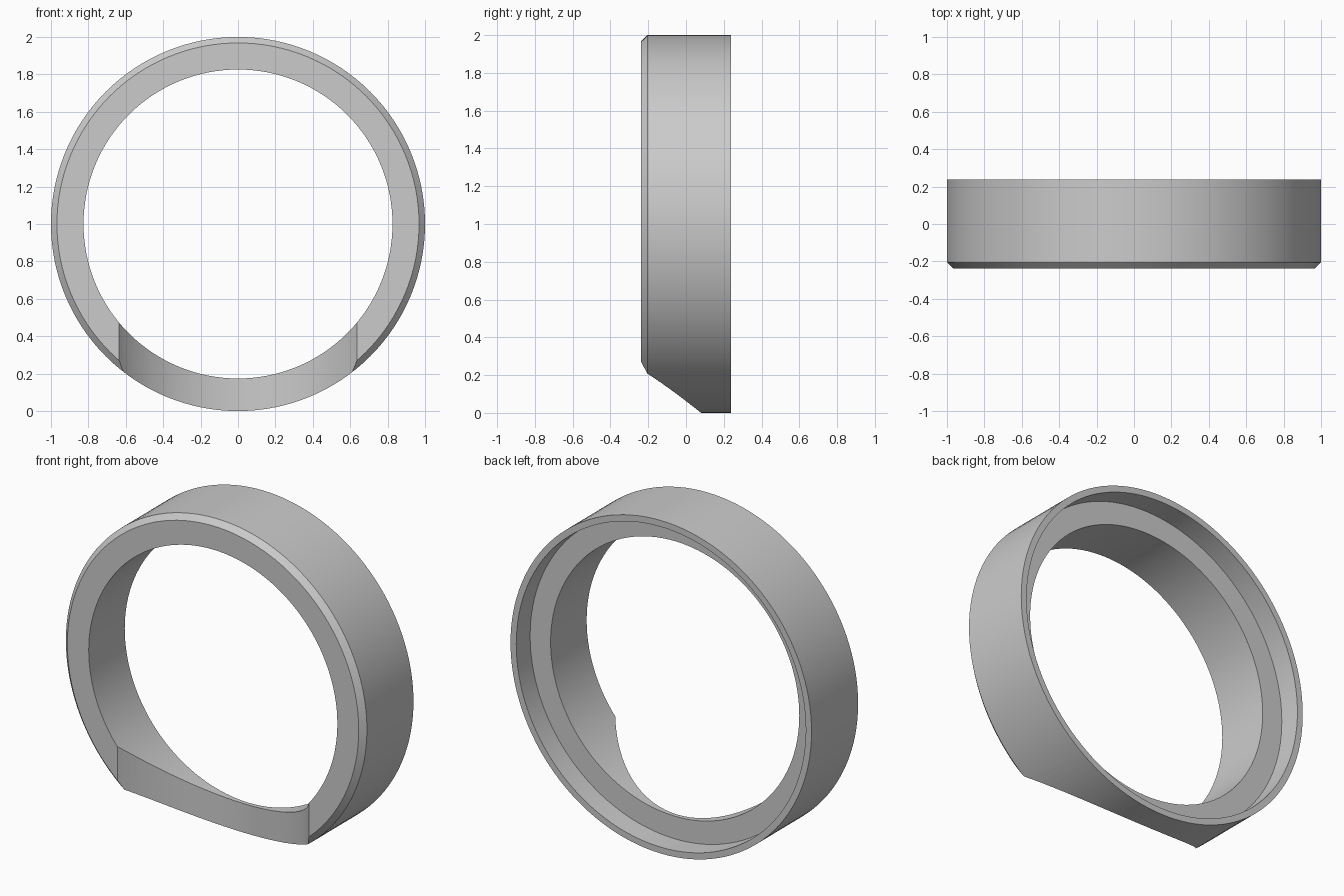
import bpy
import bmesh
import math

if "Cube" in bpy.data.objects:
    bpy.data.objects.remove(bpy.data.objects["Cube"], do_unlink=True)

SEGMENTS = 128
HALF = 0.237       # half depth of the ring
OUTER, BORE, RECESS = 1.0, 0.826, 0.962
CHAMFER = 0.032
LEDGE_Y = 0.105    # floor of the rear recess

grey = bpy.data.materials.new("plain grey")
grey.use_nodes = True
colour = (0.6, 0.6, 0.6, 1)
grey.diffuse_color = colour
grey.node_tree.nodes["Principled BSDF"].inputs["Base Color"].default_value = colour


def add_object(name, bm):
    bmesh.ops.recalc_face_normals(bm, faces=bm.faces)
    mesh = bpy.data.meshes.new(name)
    bm.to_mesh(mesh)
    bm.free()
    obj = bpy.data.objects.new(name, mesh)
    bpy.context.collection.objects.link(obj)
    mesh.materials.append(grey)
    return obj


def lathe(name, profile):
    """Sweep a closed (radius, y) profile around the y axis at z = 1."""
    bm = bmesh.new()
    rings = []
    for i in range(SEGMENTS):
        a = math.tau * i / SEGMENTS
        rings.append([bm.verts.new((r * math.cos(a), y, 1 + r * math.sin(a)))
                      for r, y in profile])
    n = len(profile)
    for i in range(SEGMENTS):
        p, q = rings[i], rings[(i + 1) % SEGMENTS]
        for j in range(n):
            k = (j + 1) % n
            bm.faces.new((p[j], p[k], q[k], q[j]))
    return add_object(name, bm)


# Ring body: chamfered front rim, stepped recess at the back
ring = lathe("ring_body", [
    (BORE, -HALF), (OUTER - CHAMFER, -HALF), (OUTER, -HALF + CHAMFER),
    (OUTER, HALF), (RECESS, HALF), (RECESS, LEDGE_Y), (BORE, LEDGE_Y)])

# Upright cylinder that scoops the lower front of the ring
bm = bmesh.new()
bmesh.ops.create_cone(bm, cap_ends=True, segments=SEGMENTS,
                      radius1=0.797, radius2=0.797, depth=1.5)
bmesh.ops.translate(bm, verts=bm.verts, vec=(0, -0.717, 0.25))
cutter = add_object("scoop_cutter", bm)
cutter.hide_render = True

scoop = ring.modifiers.new("scoop", 'BOOLEAN')
scoop.operation = 'DIFFERENCE'
scoop.solver = 'EXACT'
scoop.object = cutter

# Apply the cut, drop the cutter and smooth the round faces
bpy.ops.object.select_all(action='DESELECT')
ring.select_set(True)
bpy.context.view_layer.objects.active = ring
bpy.ops.object.modifier_apply(modifier=scoop.name)
bpy.data.objects.remove(cutter, do_unlink=True)
bpy.ops.object.shade_smooth_by_angle(angle=math.radians(25))
